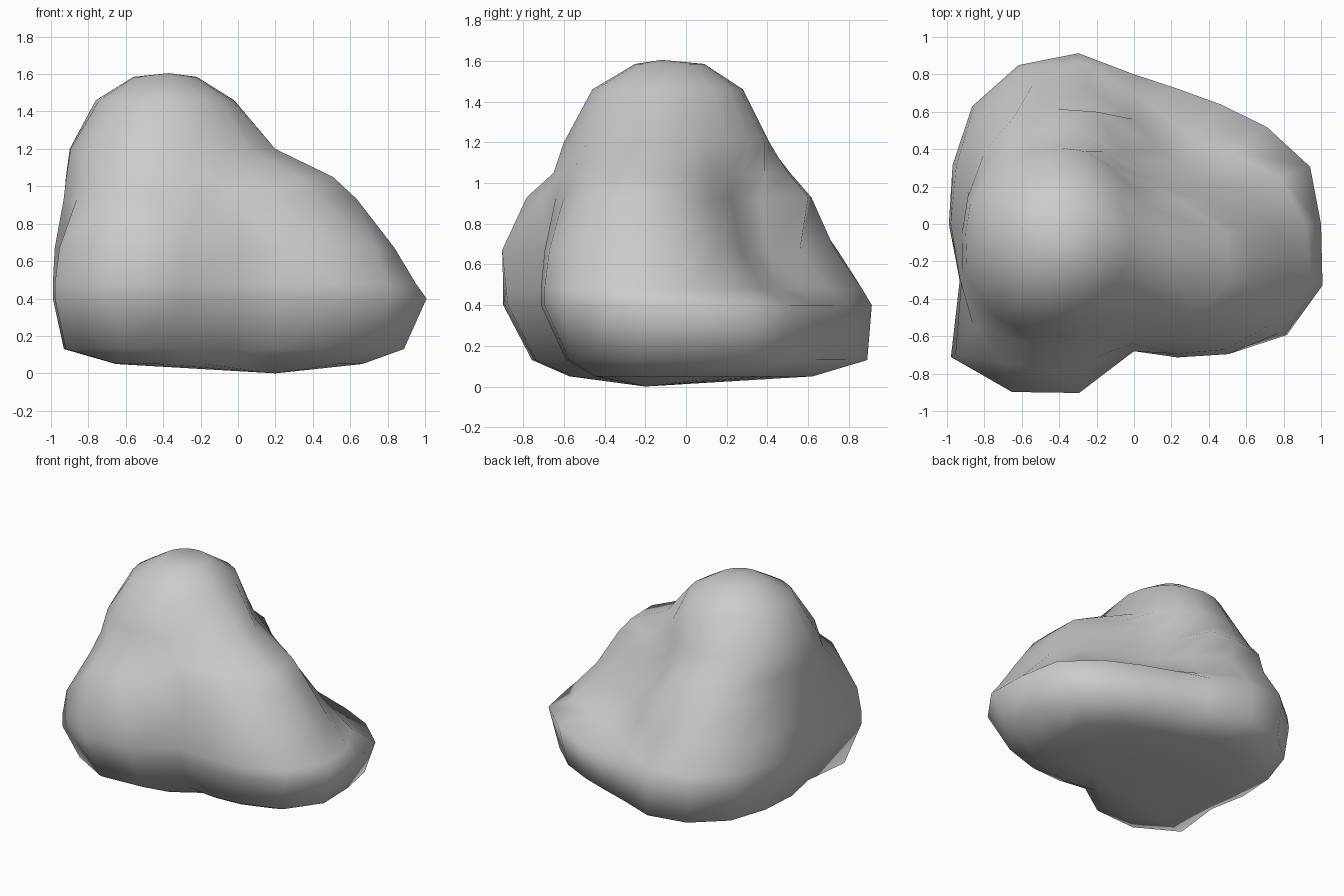
import bpy, bmesh, math

SIDES = 20
# Contours from widest level upward: centre x, centre y, height, radii counter-clockwise from +x
CONTOURS = [
    (0, 0, 0.40, [1.0, .99, .88, .79, .76, .80, .96, 1.05, 1.07, 1.02,
                  .99, .98, 1.21, 1.11, .92, .68, .75, .86, 1.01, 1.06]),
    (0, 0, 0.48, [.92, .82, .65, .56, .59, .70, .91, 1.03, 1.06, 1.02,
                  .99, .97, 1.21, 1.11, .93, .68, .75, .86, .98, 1.0]),
    (0, 0, 0.67, [.75, .62, .46, .40, .42, .56, .77, .92, .99, 1.0,
                  .98, .97, 1.18, 1.11, .95, .68, .73, .83, .91, .88]),
    (-.2, -.05, 0.93, [.80, .60, .46, .41, .44, .65, .70, .76, .74, .72,
                       .73, .77, .82, .86, .77, .66, .62, .68, .79, .88]),
    (-.3, -.05, 1.05, [.80, .57, .45, .42, .46, .55, .59, .62, .62, .62,
                       .62, .65, .67, .68, .63, .60, .58, .63, .76, .85]),
    (-.4, -.05, 1.20, [.59, .48, .45, .45, .46, .46, .47, .48, .49, .50,
                       .50, .52, .54, .56, .56, .55, .54, .54, .57, .63]),
]

bm = bmesh.new()


def ring(cx, cy, z, radii, scale=1.0):
    return [bm.verts.new((cx + scale * r * math.cos(math.tau * i / SIDES),
                          cy + scale * r * math.sin(math.tau * i / SIDES), z))
            for i, r in enumerate(radii)]


def cap(loop, point):
    tip = bm.verts.new(point)
    for i in range(SIDES):
        bm.faces.new((loop[i], loop[(i + 1) % SIDES], tip))


# Undercut base, lofted body and round crown
widest = CONTOURS[0][3]
rings = [ring(0, 0.02, 0.05, widest, 0.66), ring(-.03, .06, 0.13, widest, 0.91)]
rings += [ring(*c) for c in CONTOURS]
rings.append(ring(-.39, -.09, 1.46, [.37] * SIDES))
rings.append(ring(-.39, -.08, 1.585, [.17] * SIDES))
for a, b in zip(rings, rings[1:]):
    for i in range(SIDES):
        j = (i + 1) % SIDES
        bm.faces.new((a[i], a[j], b[j], b[i]))
cap(rings[0], (0.2, -0.2, 0))
cap(rings[-1], (-.37, -.12, 1.605))
bmesh.ops.recalc_face_normals(bm, faces=bm.faces)

mesh = bpy.data.meshes.new("boulder")
bm.to_mesh(mesh)
bm.free()
boulder = bpy.data.objects.new("boulder", mesh)
bpy.context.collection.objects.link(boulder)

# Smooth stone surface
for p in mesh.polygons:
    p.use_smooth = True
